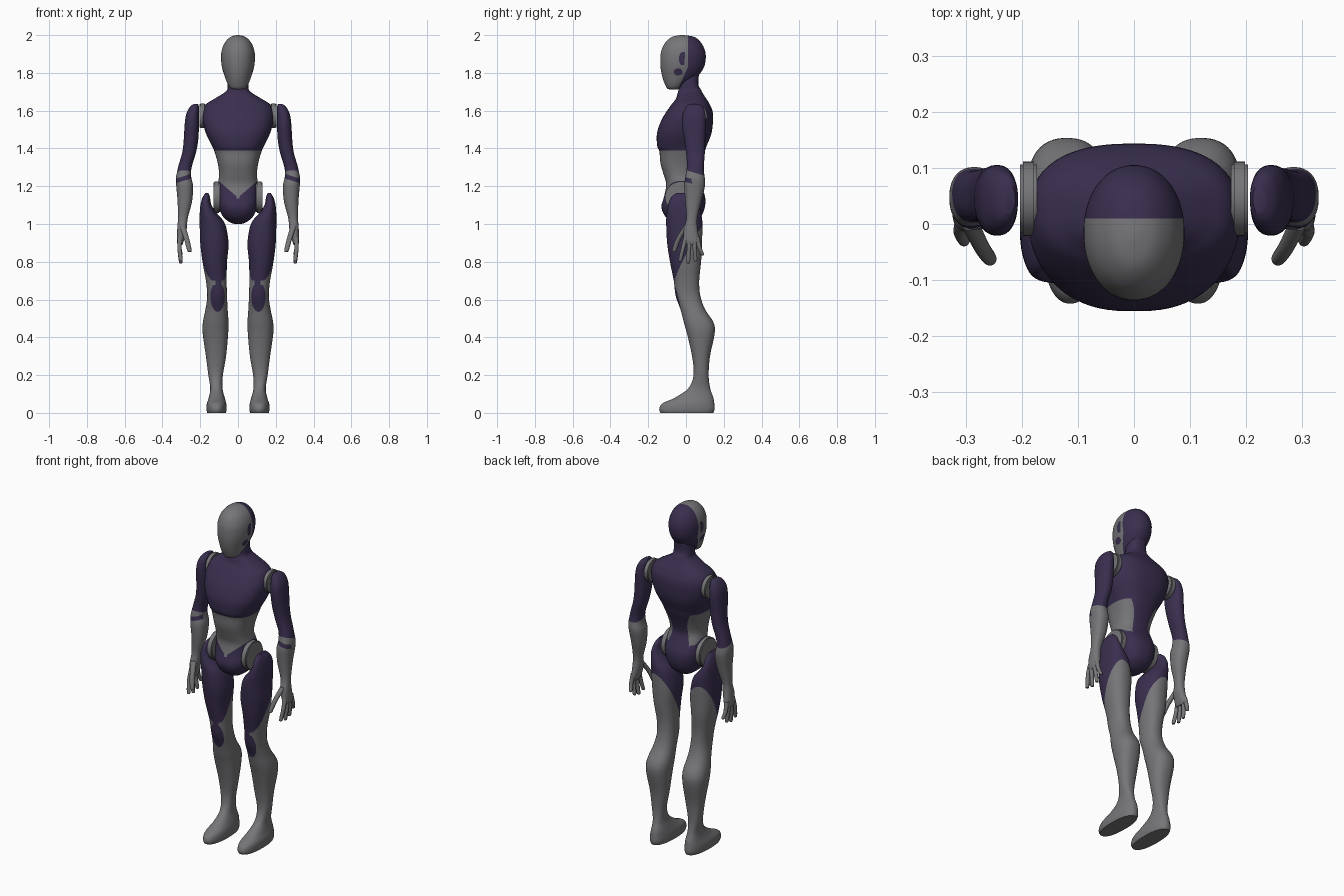
import bpy, bmesh, math
from mathutils import Matrix, Vector

if "Cube" in bpy.data.objects:
    bpy.data.objects.remove(bpy.data.objects["Cube"])


def make_material(name, color):
    mat = bpy.data.materials.new(name)
    mat.use_nodes = True
    mat.diffuse_color = color
    mat.node_tree.nodes["Principled BSDF"].inputs["Base Color"].default_value = color
    return mat


grey = make_material("plate_grey", (0.18, 0.18, 0.19, 1))
violet = make_material("shell_violet", (0.042, 0.028, 0.078, 1))


def paint(bm, rule):
    """Cut the surface where rule(point) is zero and colour the positive side violet."""
    cuts = []
    for edge in list(bm.edges):
        a, b = edge.verts
        fa, fb = rule(a.co), rule(b.co)
        if fa * fb < 0:
            share = min(max(fa / (fa - fb), 0.02), 0.98)
            cuts.append(bmesh.utils.edge_split(edge, a, share)[1])
    bmesh.ops.connect_verts(bm, verts=cuts)
    for face in bm.faces:
        face.material_index = int(rule(face.calc_center_median()) > 0)


def finish(name, bm, mirror=False, angle=45):
    bmesh.ops.recalc_face_normals(bm, faces=bm.faces)
    mesh = bpy.data.meshes.new(name)
    bm.to_mesh(mesh)
    bm.free()
    mesh.materials.append(grey)
    mesh.materials.append(violet)
    ob = bpy.data.objects.new(name, mesh)
    bpy.context.collection.objects.link(ob)
    bpy.ops.object.select_all(action="DESELECT")
    ob.select_set(True)
    bpy.context.view_layer.objects.active = ob
    bpy.ops.object.shade_smooth_by_angle(angle=math.radians(angle))
    if mirror:
        ob.modifiers.new("mirror", "MIRROR").use_mirror_merge = False
    return ob


def spline(rows, steps):
    """Smooth curve through rows of numbers."""
    pts = [Vector(r) for r in rows]
    out = []
    for i in range(len(pts) - 1):
        p, q = pts[i], pts[i + 1]
        before, after = pts[max(i - 1, 0)], pts[min(i + 2, len(pts) - 1)]
        for k in range(steps):
            t = k / steps
            m, n = (q - before) / 2, (after - p) / 2
            out.append(p * (2*t**3 - 3*t**2 + 1) + m * (t**3 - 2*t**2 + t)
                       + q * (3*t**2 - 2*t**3) + n * (t**3 - t**2))
    return out + [pts[-1]]


def loft(name, rows, rule=None, sides=48, steps=4, power=2.3, mirror=False):
    """Skin rounded sections given as height, x low, x high, y low, y high."""
    bm = bmesh.new()
    rings = []
    for z, x0, x1, y0, y1 in spline(rows, steps):
        ring = []
        for i in range(sides):
            a = math.tau * (i + 0.5) / sides
            c, s = math.cos(a), math.sin(a)
            u = math.copysign(abs(c) ** (2 / power), c)
            v = math.copysign(abs(s) ** (2 / power), s)
            ring.append(bm.verts.new(((x0 + x1 + u * (x1 - x0)) / 2,
                                      (y0 + y1 + v * (y1 - y0)) / 2, z)))
        rings.append(ring)
    for low, high in zip(rings, rings[1:]):
        for i in range(sides):
            j = (i + 1) % sides
            bm.faces.new((low[i], low[j], high[j], high[i]))
    bm.faces.new(rings[0])
    bm.faces.new(rings[-1])
    if rule:
        paint(bm, rule)
    return finish(name, bm, mirror)


def symmetric(rows):
    return [(z, -w, w, y0, y1) for z, w, y0, y1 in rows]


def spot(u, v, ru, rv):
    """Positive inside an ellipse."""
    return 1 - math.hypot(u / ru, v / rv)


# Head: grey face mask, violet skull and temple recesses
def head_rule(p):
    skull = p.y - min(0.01, 0.01 + 0.45 * (p.z - 1.83))
    temple = spot(p.y + 0.02, p.z - 1.875, 0.018, 0.036)
    cheek = spot(p.y + 0.042, p.z - 1.805, 0.024, 0.02)
    return max(skull, 0.03 * temple, 0.03 * cheek)


loft("head", symmetric([
    (2.0, .008, -.03, -.01), (1.99, .04, -.075, .045), (1.96, .07, -.11, .08),
    (1.92, .086, -.13, .1), (1.88, .09, -.136, .105), (1.83, .085, -.135, .095),
    (1.78, .07, -.126, .06), (1.74, .054, -.112, 0), (1.718, .038, -.1, -.03),
    (1.712, .015, -.085, -.05)]), head_rule, power=2.1)


# Torso: violet chest, spine and pelvis around a grey abdomen
def torso_rule(p):
    x = abs(p.x)
    chest = p.z - 1.39
    pelvis = (1.14 + 0.85 * x if p.y < 0 else 1.2) - p.z
    if p.y >= 0:
        pelvis += 0.6 * max(0, 0.05 - p.y)
    spine = min(0.05 + 3 * (p.z - 1.28) ** 2 - x, p.y)
    return max(chest, pelvis, spine)


loft("torso", symmetric([
    (1.8, .05, -.035, .07), (1.74, .055, -.035, .065), (1.71, .058, -.04, .08),
    (1.69, .08, -.045, .09), (1.66, .13, -.055, .11), (1.635, .168, -.075, .125),
    (1.6, .184, -.1, .14), (1.55, .187, -.13, .143), (1.48, .17, -.154, .135),
    (1.41, .136, -.152, .108), (1.385, .125, -.141, .1), (1.32, .107, -.135, .075),
    (1.26, .1, -.118, .06), (1.21, .107, -.105, .075), (1.15, .11, -.115, .1),
    (1.09, .102, -.13, .1), (1.04, .08, -.11, .08), (1.01, .045, -.07, .045),
    (1, .015, -.03, .02)]), torso_rule, sides=72, power=2.5)


# Joint plates at shoulders and hips
def joint_plate(name, x, y, z, radius, depth):
    bm = bmesh.new()
    place = Matrix.Translation((x, y, z)) @ Matrix.Rotation(math.pi / 2, 4, "Y")
    bmesh.ops.create_cone(bm, cap_ends=True, segments=48, radius1=radius,
                          radius2=radius, depth=depth, matrix=place)
    rims = [e for e in bm.edges if abs(e.verts[0].co.x - e.verts[1].co.x) < depth / 2]
    bmesh.ops.bevel(bm, geom=rims, offset=0.005, segments=2, affect="EDGES")
    finish(name, bm, mirror=True, angle=35)


joint_plate("shoulder_plates", 0.188, 0.045, 1.573, 0.066, 0.03)
joint_plate("hip_plates", 0.112, -0.028, 1.142, 0.083, 0.034)


# Arms: violet upper arm, grey forearm with a violet elbow slot
def arm_rule(p):
    upper = p.z - 1.285 + 0.3 * p.y
    slot = min(0.012 - abs(p.z - 1.24 + 0.3 * (p.x - 0.29)), 0.03 - p.y)
    return max(upper, slot)


loft("arms", [
    (1.635, .212, .235, .02, .07), (1.62, .207, .255, 0, .09),
    (1.58, .207, .275, -.018, .103), (1.52, .207, .283, -.02, .105),
    (1.45, .21, .287, -.01, .102), (1.38, .222, .295, 0, .1),
    (1.31, .243, .315, .005, .095), (1.27, .249, .324, 0, .096),
    (1.24, .246, .329, -.005, .1), (1.2, .238, .327, -.01, .1),
    (1.12, .243, .32, -.004, .082), (1.03, .266, .318, .002, .06),
    (.97, .272, .322, -.012, .062), (.91, .287, .324, -.012, .07),
    (.89, .295, .318, 0, .06)], arm_rule, mirror=True)


# Fingers and thumbs
def finger(name, path, radius):
    rows = []
    for i, (x, y, z) in enumerate(path):
        r = radius * (1 - 0.12 * i)
        rows.append((z, x - r, x + r, y - r, y + r))
    z, x0, x1, y0, y1 = rows[-1]
    rows.append((z - radius / 2, x0 + radius / 2, x1 - radius / 2,
                 y0 + radius / 2, y1 - radius / 2))
    loft(name, rows, sides=16, power=2, mirror=True)


fingers = [("index", 0, -.03, .81), ("middle", .02, .012, .8),
           ("ring", .042, .05, .81), ("little", .058, .085, .84)]
for label, root, tip, end in fingers:
    finger(label + "_fingers", [(.307, root, .93), (.31, (root + tip) / 2, .875),
                                (.303, tip, end)], 0.013)
finger("thumbs", [(.294, .005, .99), (.272, -.04, .92), (.257, -.062, .86)], 0.016)


# Legs: violet thigh front and knee pad, grey elsewhere
def leg_rule(p):
    thigh = p.z - 0.81 - 1.9 * p.y - 0.4 * (p.x - 0.12)
    knee = min(0.04 * spot(p.x - 0.108, p.z - 0.615, 0.038, 0.08), 0.01 - p.y)
    return max(thigh, knee)


loft("legs", [
    (1.165, .157, .172, -.05, .02), (1.14, .148, .188, -.08, .05),
    (1.1, .14, .199, -.095, .07), (1.05, .106, .203, -.103, .082),
    (1, .068, .203, -.105, .087), (.9, .05, .2, -.1, .085),
    (.8, .058, .188, -.085, .08), (.7, .06, .17, -.065, .07),
    (.62, .058, .163, -.055, .076), (.55, .055, .172, -.03, .1),
    (.48, .05, .186, -.012, .145), (.42, .052, .187, .005, .152),
    (.3, .063, .17, .032, .127), (.2, .08, .157, .04, .12),
    (.13, .082, .147, .012, .128), (.08, .07, .155, -.06, .145),
    (.05, .062, .165, -.125, .15), (.02, .06, .167, -.142, .152),
    (0, .064, .163, -.135, .145)], leg_rule, mirror=True)
